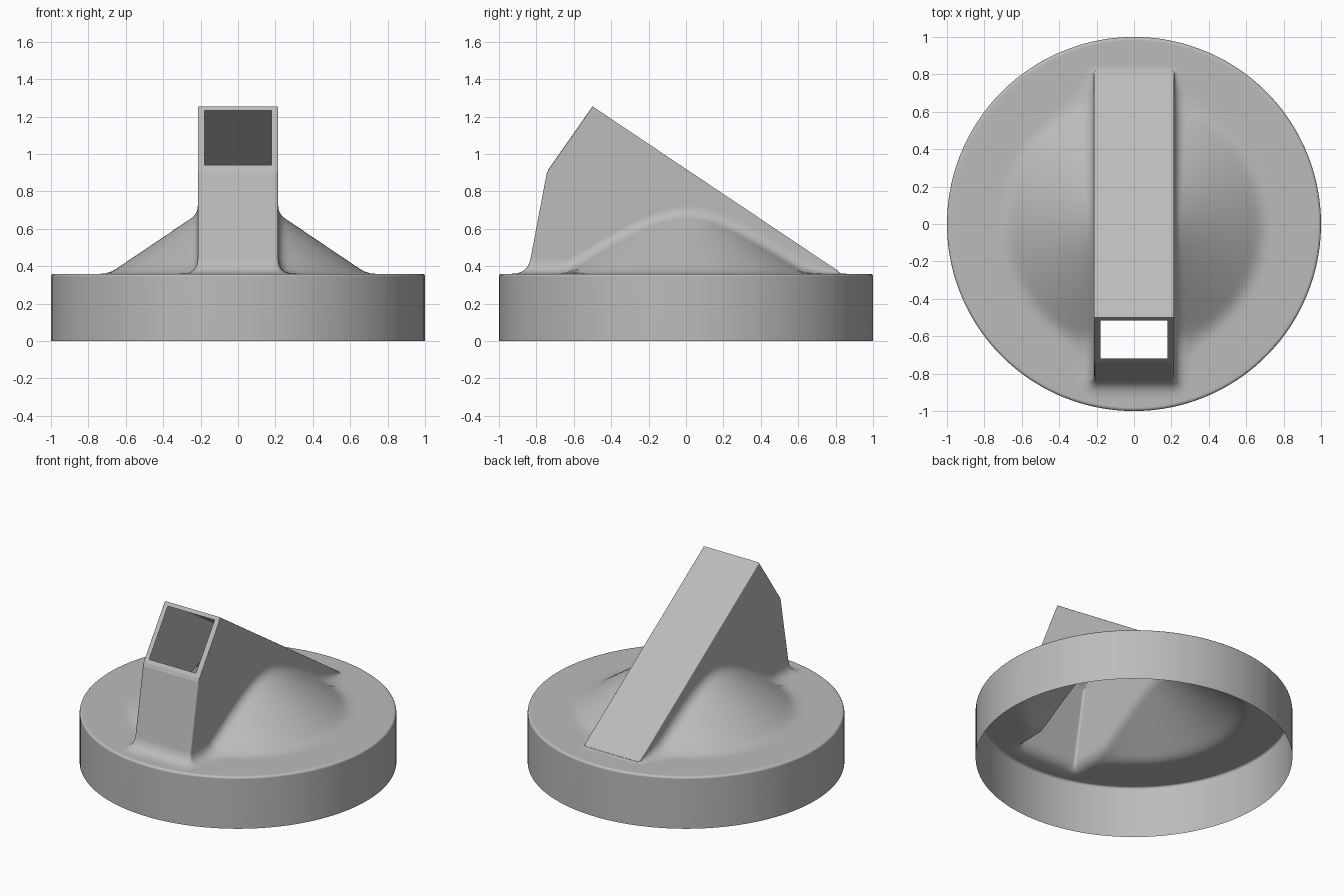
import bpy, bmesh, math
from mathutils import Vector

cube = bpy.data.objects.get("Cube")
if cube:
    bpy.data.objects.remove(cube, do_unlink=True)

DECK, RIM = 0.36, 0.015               # deck height, rim rounding
HALF_W, FRONT, BACK = 0.215, -0.846, 0.82
SHOULDER_Y, RIDGE_Y = -0.745, -0.5
CORNER, EDGE, FILLET = 0.015, 0.009, 0.085


def deck_height(r):
    """Flat deck with a shallow cone that blends softly into it."""
    d, w = 0.69 - r, 0.04
    soft = 0 if d < -w else d if d > w else (d + w) ** 2 / (4 * w)
    return DECK + 0.674 * soft


def on_deck(p):
    return Vector((p.x, p.y, deck_height(p.xy.length)))


def tower_height(y):
    """Sloping window face up to the ridge, then the long roof."""
    if y < RIDGE_Y:
        return 1.255 + (y - RIDGE_Y) * 0.35 / (RIDGE_Y - SHOULDER_Y)
    return 1.255 - 0.67 * (y - RIDGE_Y)


def top_y(y):
    """Lean the front wall back, keeping the back end fixed."""
    return BACK - (BACK - y) * (BACK - SHOULDER_Y) / (BACK - FRONT)


# Tower footprint, half of it from front centre to back centre: (x, y, normal angle)
half = []
inner = HALF_W - CORNER
for i in range(5):
    half.append((inner * i / 5, FRONT, -90))
for i in range(5):
    a = math.radians(-90 + 22.5 * i)
    half.append((inner + CORNER * math.cos(a), FRONT + CORNER + CORNER * math.sin(a), -90 + 22.5 * i))
frame_corner = 7
lo = math.atan((FRONT + CORNER) / 0.3)
hi = math.atan((BACK - CORNER) / 0.3)
for i in range(1, 52):
    half.append((HALF_W, 0.3 * math.tan(lo + (hi - lo) * i / 52), 0))
for i in range(5):
    a = math.radians(22.5 * i)
    half.append((inner + CORNER * math.cos(a), BACK - CORNER + CORNER * math.sin(a), 22.5 * i))
for i in range(4, -1, -1):
    half.append((inner * i / 5, BACK, 90))
ridge = min(range(len(half)), key=lambda i: abs(top_y(half[i][1]) - RIDGE_Y))
loop = half + [(-x, y, 180 - a) for x, y, a in half[-2:0:-1]]
M = len(loop)


def column(x, y, angle, is_ridge):
    """Points from the skirt's lower edge, over the deck and fillet, up to the tower's top."""
    n = Vector((math.cos(math.radians(angle)), math.sin(math.radians(angle)), 0))
    base = on_deck(Vector((x, y, 0)))
    ty = RIDGE_Y if is_ridge else top_y(y)
    top = Vector((x, ty, tower_height(ty)))
    rise = top.z - base.z
    # Fillet between wall and deck
    fall = math.atan((base.z - on_deck(base + n * 0.04).z) / 0.04)
    t = FILLET * math.tan((math.pi / 2 - fall) / 2)
    up = min(t, 0.65 * rise)
    foot = on_deck(base + n * min(t * math.cos(fall), 0.03 + up))
    start = base + (top - base) * (up / rise)
    # Skirt and rounded rim
    r0 = foot.xy.length
    d = Vector((foot.x / r0, foot.y / r0, 0))
    pts = [d.copy()]
    for i in range(4):
        a = math.radians(30 * i)
        pts.append(d * (1 - RIM + RIM * math.cos(a)) + Vector((0, 0, DECK - RIM + RIM * math.sin(a))))
    # Deck, running inwards
    for i in range(1, 27):
        pts.append(on_deck(d * (1 - RIM + (r0 - 1 + RIM) * i / 26)))
    for i in range(1, 9):
        u = i / 8
        pts.append(foot * (1 - u) ** 2 + base * (2 * u * (1 - u)) + start * u * u)
    # Rounded upper edge
    e = min(EDGE, 0.25 * rise)
    for i in range(4):
        a = math.radians(30 * i)
        p = top - n * (EDGE * (1 - math.cos(a)))
        p.z += e * (math.sin(a) - 1)
        if i == 3:
            p.z = tower_height(p.y)
        pts.append(p)
    return pts


bm = bmesh.new()
cols = [[bm.verts.new(p) for p in column(*c, i in (ridge, M - ridge))] for i, c in enumerate(loop)]
for a, b in zip(cols, cols[1:] + cols[:1]):
    for k in range(len(a) - 1):
        bm.faces.new((a[k], b[k], b[k + 1], a[k + 1]))

# Roof and the frame around the open window
tops = [c[-1] for c in cols]
bl, br, tr, tl = [bm.verts.new((x, y, tower_height(y)))
                  for x, y in ((-0.18, -0.72), (0.18, -0.72), (0.18, -0.515), (-0.18, -0.515))]
j, k = frame_corner, ridge
flat = [
    tops[k:M - k + 1],
    tops[M - j:] + tops[:j + 1] + [br, bl],
    tops[j:k + 1] + [tr, br],
    [tops[k], tops[M - k], tl, tr],
    tops[M - k:M - j + 1] + [bl, tl],
]
for verts in flat:
    bm.faces.new(verts)
bm.normal_update()

mesh = bpy.data.meshes.new("hooded_cap")
bm.to_mesh(mesh)
bm.free()
cap = bpy.data.objects.new("hooded_cap", mesh)
bpy.context.collection.objects.link(cap)

# Smooth shading, with flat roof and window frame
bpy.ops.object.select_all(action="DESELECT")
cap.select_set(True)
bpy.context.view_layer.objects.active = cap
bpy.ops.object.shade_smooth_by_angle(angle=math.radians(40))
for poly in mesh.polygons[-len(flat):]:
    poly.use_smooth = False
weighted = cap.modifiers.new("even_normals", "WEIGHTED_NORMAL")
weighted.keep_sharp = True

grey = bpy.data.materials.new("plain_grey")
grey.use_nodes = True
grey.diffuse_color = (0.5, 0.5, 0.5, 1)
grey.node_tree.nodes["Principled BSDF"].inputs["Base Color"].default_value = (0.5, 0.5, 0.5, 1)
mesh.materials.append(grey)
